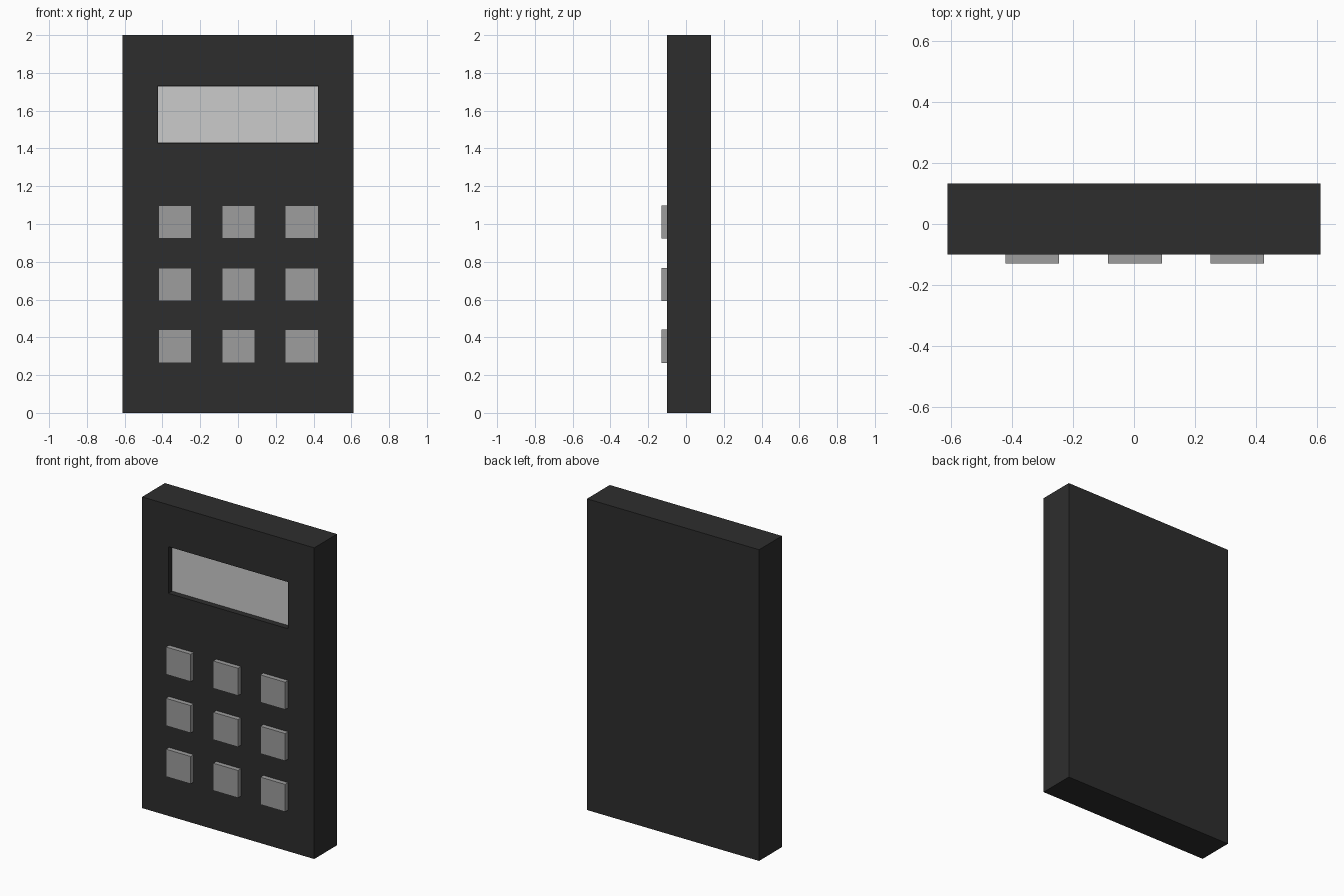
import bpy, bmesh
from mathutils import Vector

if "Cube" in bpy.data.objects:
    bpy.data.objects.remove(bpy.data.objects["Cube"])


def material(name, v):
    m = bpy.data.materials.new(name)
    m.diffuse_color = (v, v, v, 1)
    m.use_nodes = True
    m.node_tree.nodes["Principled BSDF"].inputs["Base Color"].default_value = m.diffuse_color
    return m


def box_bmesh(lo, hi):
    lo, hi = Vector(lo), Vector(hi)
    bm = bmesh.new()
    bmesh.ops.create_cube(bm, size=1)
    for v in bm.verts:
        v.co = Vector([(lo[i] + hi[i]) / 2 + v.co[i] * (hi[i] - lo[i]) for i in range(3)])
    return bm


def finish(name, bm, mat=None):
    bm.normal_update()
    me = bpy.data.meshes.new(name)
    bm.to_mesh(me)
    bm.free()
    ob = bpy.data.objects.new(name, me)
    bpy.context.collection.objects.link(ob)
    if mat:
        me.materials.append(mat)
    return ob


dark = material("dark_plastic", 0.027)
key_grey = material("key_grey", 0.34)

FRONT, BACK, DEPTH = -0.10, 0.132, 0.04
SX, SZ0, SZ1 = 0.425, 1.43, 1.73

# Case with a recessed screen window in its front face
bm = box_bmesh((-0.612, FRONT, 0), (0.612, BACK, 2))
bm.normal_update()
front = min(bm.faces, key=lambda f: f.calc_center_median().y)
bmesh.ops.inset_region(bm, faces=[front], thickness=0.1)
for v in front.verts:
    v.co.x = SX if v.co.x > 0 else -SX
    v.co.z = SZ1 if v.co.z > 1 else SZ0
bm.normal_update()
floor = bmesh.ops.extrude_discrete_faces(bm, faces=[front])["faces"][0]
bmesh.ops.translate(bm, verts=list(floor.verts), vec=(0, DEPTH, 0))
bmesh.ops.recalc_face_normals(bm, faces=list(bm.faces))
finish("case", bm, dark)

# Screen panel lying on the recess floor
y = FRONT + DEPTH
finish("screen", box_bmesh((-SX + 0.001, y - 0.004, SZ0 + 0.001),
                           (SX - 0.001, y + 0.004, SZ1 - 0.001)))

# Three by three grid of blank raised keys
H = 0.088
for r, z in enumerate((1.01, 0.68, 0.353)):
    for c, x in enumerate((-0.333, 0.003, 0.338)):
        finish(f"key_{r + 1}_{c + 1}",
               box_bmesh((x - H, -0.13, z - H), (x + H, FRONT + 0.01, z + H)), key_grey)
